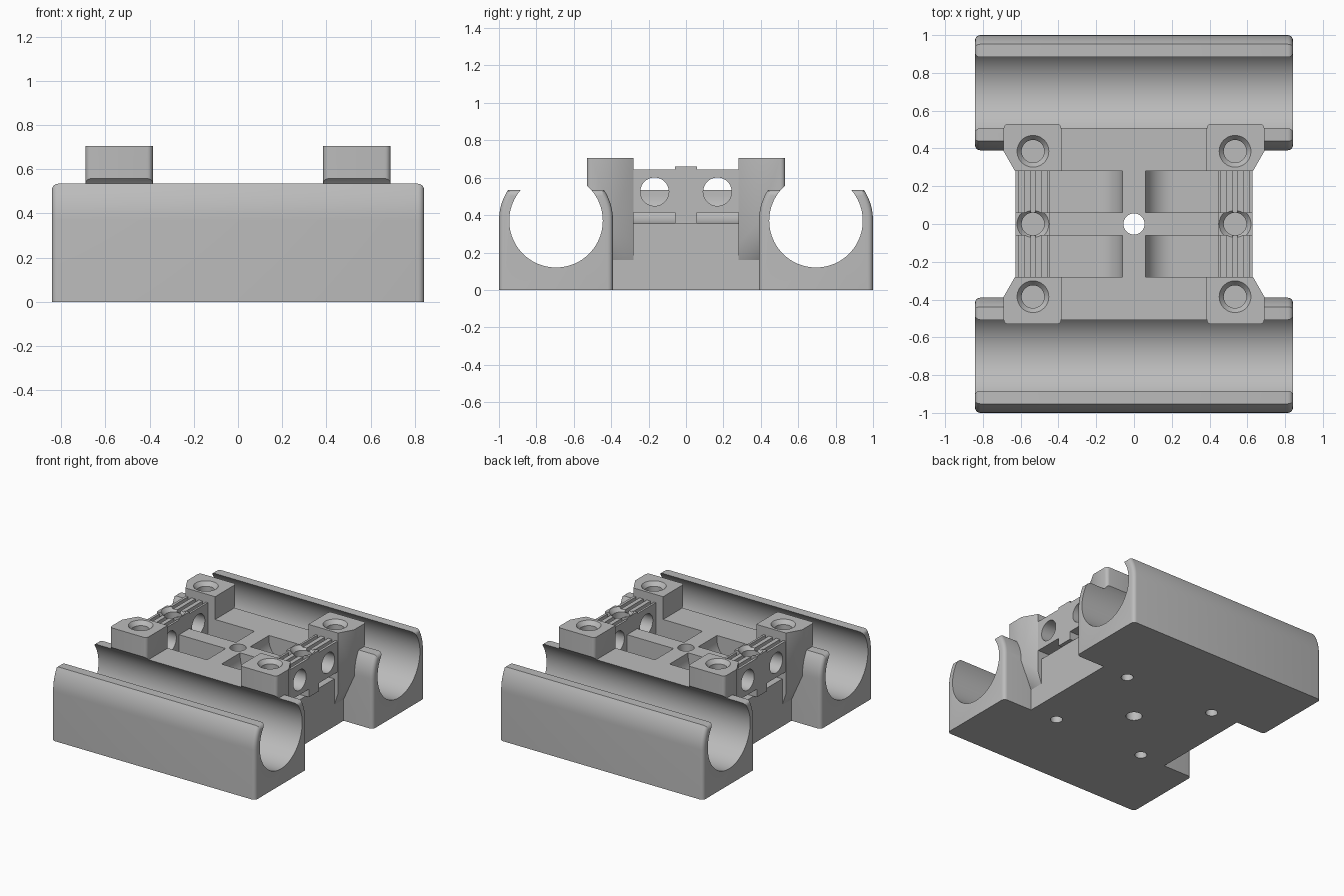
import bpy, bmesh
from math import cos, sin, pi, radians
from mathutils import Matrix, Vector

old = bpy.data.objects.get("Cube")
if old:
    bpy.data.objects.remove(old, do_unlink=True)

grey = bpy.data.materials.new("light_grey")
grey.use_nodes = True
COLOR = (0.5, 0.5, 0.5, 1)
grey.diffuse_color = COLOR
grey.node_tree.nodes["Principled BSDF"].inputs["Base Color"].default_value = COLOR

SIDES = (1, -1)
ROD_Y, ROD_Z, ROD_R, SHELL_R = 0.695, 0.37, 0.25, 0.305
DECK_Z = 0.535


def make(name, bm):
    bmesh.ops.recalc_face_normals(bm, faces=bm.faces)
    mesh = bpy.data.meshes.new(name)
    bm.to_mesh(mesh)
    bm.free()
    obj = bpy.data.objects.new(name, mesh)
    bpy.context.collection.objects.link(obj)
    mesh.materials.append(grey)
    return obj


def add_box(bm, lo, hi):
    lo, hi = Vector(lo), Vector(hi)
    m = Matrix.Translation((lo + hi) / 2) @ Matrix.Diagonal((*[abs(c) for c in hi - lo], 1))
    bmesh.ops.create_cube(bm, size=1, matrix=m)


def add_cyl(bm, center, r, depth, axis="Z", r_top=None, seg=48):
    m = Matrix.Translation(center)
    if axis == "X":
        m = m @ Matrix.Rotation(pi / 2, 4, "Y")
    bmesh.ops.create_cone(bm, cap_ends=True, segments=seg, radius1=r,
                          radius2=r if r_top is None else r_top, depth=depth, matrix=m)


def add_prism(bm, pts, direction):
    face = bm.faces.new([bm.verts.new(p) for p in pts])
    ext = bmesh.ops.extrude_face_region(bm, geom=[face])
    moved = [v for v in ext["geom"] if isinstance(v, bmesh.types.BMVert)]
    bmesh.ops.translate(bm, verts=moved, vec=direction)


def arc(cx, cy, r, a0, a1, n):
    steps = [radians(a0 + (a1 - a0) * i / n) for i in range(n + 1)]
    return [(cx + r * cos(a), cy + r * sin(a)) for a in steps]


def cut(obj, cutters):
    bpy.context.view_layer.objects.active = obj
    for c in cutters:
        mod = obj.modifiers.new("cut", "BOOLEAN")
        mod.operation, mod.solver, mod.object = "DIFFERENCE", "EXACT", c
        bpy.ops.object.modifier_apply(modifier=mod.name)


# Cutters: rod bores
bm = bmesh.new()
for s in SIDES:
    add_cyl(bm, (0, s * ROD_Y, ROD_Z), ROD_R, 2, "X", seg=96)
bores = make("bore_cutter", bm)

# Cutters: blind screw holes from above, small blind holes below, centre hole
bm = bmesh.new()
for sx in SIDES:
    for y, top in ((0.385, 0.705), (0, 0.66), (-0.385, 0.705)):
        add_cyl(bm, (sx * 0.535, y, top - 0.1), 0.06, 0.4)
    for sy in SIDES:
        add_cyl(bm, (sx * 0.38, sy * 0.38, 0.05), 0.042, 0.4, seg=32)
add_cyl(bm, (0, 0, 0.3), 0.056, 1)
drills = make("drill_cutter", bm)

# Cutters: chamfered screw hole mouths
bm = bmesh.new()
for sx in SIDES:
    for y, top in ((0.385, 0.705), (0, 0.66), (-0.385, 0.705)):
        add_cyl(bm, (sx * 0.535, y, top - 0.01), 0.06, 0.04, r_top=0.092)
mouths = make("hole_mouth_cutter", bm)

# Cutters: belt pockets with a curved inner end
bm = bmesh.new()
for sx in SIDES:
    for sy in SIDES:
        section = arc(0.21, 0.505, 0.15, 180, 270, 10)
        section += [(0.75, 0.355), (0.75, 0.8), (0.06, 0.8)]
        add_prism(bm, [(sx * x, sy * 0.06, z) for x, z in section], (0, sy * 0.22, 0))
pockets = make("pocket_cutter", bm)

# Cutters: side windows and top grooves of the belt walls
bm = bmesh.new()
for sx in SIDES:
    for sy in SIDES:
        add_cyl(bm, (sx * 0.535, sy * 0.168, 0.525), 0.076, 0.4, "X")
windows = make("window_cutter", bm)
bm = bmesh.new()
for sx in SIDES:
    for x in (0.475, 0.535, 0.595):
        add_box(bm, (sx * x - 0.014, -0.4, 0.615), (sx * x + 0.014, 0.4, 0.7))
grooves = make("groove_cutter", bm)

parts = []

# Base block with flat deck
bm = bmesh.new()
add_box(bm, (-0.6, -0.6, 0), (0.6, 0.6, DECK_Z))
base = make("base_block", bm)
cut(base, [bores, pockets, drills])
parts.append(base)

# Rod holders, open at the top, with rounded ends
for side, s in (("back", 1), ("front", -1)):
    lip = radians(32.7)
    right = arc(ROD_Y, ROD_Z, SHELL_R, 0, 32.7, 8)
    left = arc(ROD_Y, ROD_Z, SHELL_R, 147.3, 180, 8)
    section = [(ROD_Y - SHELL_R, 0), (ROD_Y + SHELL_R, 0)] + right + left
    bm = bmesh.new()
    add_prism(bm, [(-0.842, s * y, z) for y, z in section], (1.684, 0, 0))
    ends = [e for e in bm.edges
            if abs(e.verts[0].co.x - e.verts[1].co.x) < 0.01
            and max(v.co.z for v in e.verts) > 0.01]
    bmesh.ops.bevel(bm, geom=ends, offset=0.028, segments=4, profile=0.5,
                    affect="EDGES", clamp_overlap=False)
    holder = make(side + "_rod_holder", bm)
    cut(holder, [bores, drills, mouths])
    parts.append(holder)

# Belt walls with a raised saddle in the middle
for side, s in (("left", 1), ("right", -1)):
    bm = bmesh.new()
    add_box(bm, (s * 0.445, -0.3, 0.415), (s * 0.628, 0.3, 0.645))
    wall = make(side + "_belt_wall", bm)
    cut(wall, [windows, grooves, drills, mouths])
    bm = bmesh.new()
    add_box(bm, (s * 0.445, -0.06, 0.355), (s * 0.628, 0.06, 0.66))
    saddle = make(side + "_wall_saddle", bm)
    cut(saddle, [drills, mouths])
    parts += [wall, saddle]

# Corner posts with a tapered underside
for xname, sx in (("left", 1), ("right", -1)):
    for yname, sy in (("back", 1), ("front", -1)):
        plan = [(0.385, 0.28), (0.63, 0.28), (0.69, 0.385)]
        plan += arc(0.665, 0.505, 0.025, 0, 90, 5) + arc(0.41, 0.505, 0.025, 90, 180, 5)
        pts = [(x, y, 0.705) for x, y in plan]
        pts += [(x, y, 0.25 if x < 0.65 else 0.36) for x, y in plan]
        pts += [(x, y, 0.16) for x in (0.41, 0.6) for y in (0.28, 0.5)]
        bm = bmesh.new()
        for x, y, z in pts:
            bm.verts.new((sx * x, sy * y, z))
        hull = bmesh.ops.convex_hull(bm, input=bm.verts)
        loose = [g for g in hull["geom_interior"] if isinstance(g, bmesh.types.BMVert)]
        bmesh.ops.delete(bm, geom=loose, context="VERTS")
        bmesh.ops.dissolve_limit(bm, angle_limit=0.01, verts=bm.verts, edges=bm.edges)
        post = make(f"{yname}_{xname}_post", bm)
        cut(post, [bores, drills, mouths])
        parts.append(post)

# Remove cutters and smooth the round surfaces
for c in (bores, drills, mouths, pockets, windows, grooves):
    bpy.data.objects.remove(c, do_unlink=True)
bpy.ops.object.select_all(action="DESELECT")
for p in parts:
    p.select_set(True)
bpy.context.view_layer.objects.active = parts[0]
bpy.ops.object.shade_smooth_by_angle(angle=radians(30))
